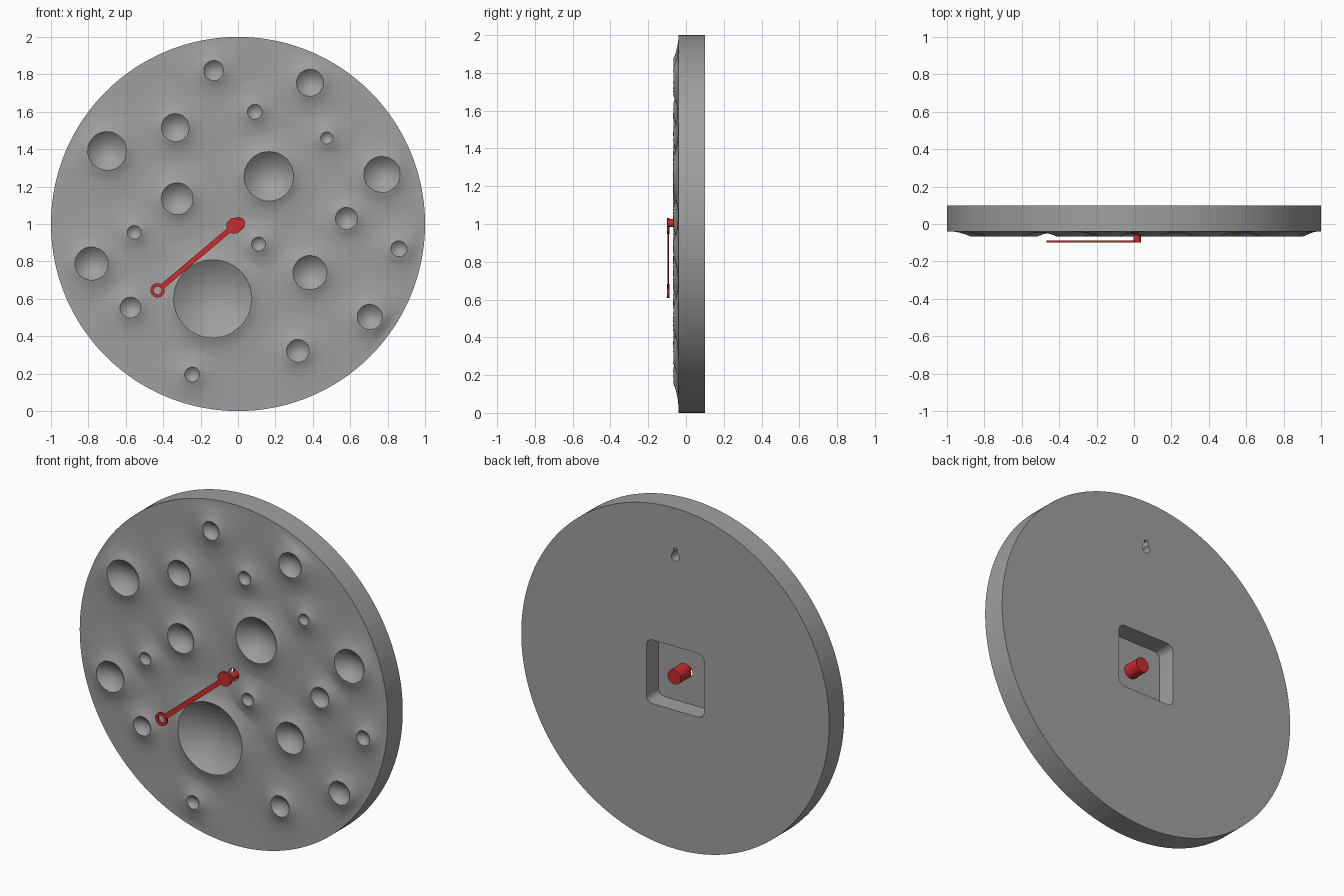
import bpy, bmesh, math
from mathutils import Vector

if "Cube" in bpy.data.objects:
    bpy.data.objects.remove(bpy.data.objects["Cube"])

FRONT, BACK, RIM = -0.04, 0.10, 0.028
# craters: x, z, radius
CRATERS = [(-.13, 1.82, .055), (.385, 1.755, .074), (.09, 1.6, .041), (-.335, 1.515, .076),
           (.475, 1.46, .034), (-.70, 1.39, .105), (.165, 1.255, .133), (.77, 1.265, .098),
           (-.325, 1.135, .086), (-.555, .955, .038), (.58, 1.03, .06), (.11, .893, .038),
           (.86, .867, .044), (-.783, .788, .09), (.385, .74, .092), (-.575, .553, .057),
           (-.135, .6, .21), (.705, .503, .069), (.32, .322, .062), (-.245, .195, .041)]


def material(name, rgb):
    m = bpy.data.materials.new(name)
    m.diffuse_color = (*rgb, 1)
    m.use_nodes = True
    m.node_tree.nodes["Principled BSDF"].inputs["Base Color"].default_value = m.diffuse_color
    return m


def finish(name, bm, mat):
    bmesh.ops.recalc_face_normals(bm, faces=bm.faces)
    me = bpy.data.meshes.new(name)
    bm.to_mesh(me)
    bm.free()
    ob = bpy.data.objects.new(name, me)
    bpy.context.collection.objects.link(ob)
    if mat:
        me.materials.append(mat)
    return ob


def activate(ob):
    bpy.ops.object.select_all(action='DESELECT')
    ob.select_set(True)
    bpy.context.view_layer.objects.active = ob


def smooth(ob, deg):
    activate(ob)
    bpy.ops.object.shade_smooth_by_angle(angle=math.radians(deg))


def ring(bm, x, y, z, r, n):
    return [bm.verts.new((x + r * math.cos(2 * math.pi * i / n), y,
                          z + r * math.sin(2 * math.pi * i / n))) for i in range(n)]


def bridge(bm, a, b):
    n = len(a)
    for i in range(n):
        bm.faces.new((a[i], a[(i + 1) % n], b[(i + 1) % n], b[i]))


def prism(bm, pts, y0, y1):
    a = [bm.verts.new((x, y0, z)) for x, z in pts]
    b = [bm.verts.new((x, y1, z)) for x, z in pts]
    bridge(bm, a, b)
    bm.faces.new(a)
    bm.faces.new(b)


def arc(cx, cz, r, a0, a1, n):
    return [(cx + r * math.cos(math.radians(a0 + (a1 - a0) * i / n)),
             cz + r * math.sin(math.radians(a0 + (a1 - a0) * i / n))) for i in range(n + 1)]


def circle(cx, cz, r, n=40):
    return arc(cx, cz, r, 0, 360, n)[:-1]


def surface_y(x, z):
    """Front relief: a raised lip that fades away from each crater."""
    lift = max(math.exp(-max(0, math.hypot(x - cx, z - cz) - r) / 0.05) for cx, cz, r in CRATERS)
    t = min(1, max(0, (1 - math.hypot(x, z - 1)) / 0.07))
    return FRONT - RIM * lift * t * t * (3 - 2 * t)


grey = material("stone grey", (0.35, 0.35, 0.35))
red = material("hand red", (0.6, 0.025, 0.025))

# dial disc with a relief front
bm = bmesh.new()
SEG, RINGS = 240, 90
centre = bm.verts.new((0, surface_y(0, 1), 1))
prev = None
for k in range(1, RINGS + 1):
    cur = ring(bm, 0, 0, 1, k / RINGS, SEG)
    for v in cur:
        v.co.y = surface_y(v.co.x, v.co.z)
    if prev:
        bridge(bm, prev, cur)
    else:
        for i in range(SEG):
            bm.faces.new((centre, cur[i], cur[(i + 1) % SEG]))
    prev = cur
back = ring(bm, 0, BACK, 1, 1, SEG)
bridge(bm, prev, back)
bm.faces.new(back)
disc = finish("dial_disc", bm, grey)

# crater bowls
bm = bmesh.new()
for cx, cz, r in CRATERS:
    n = 64 if r > .08 else 40
    lip, depth = FRONT - RIM, min(.5 * r, .075)
    prev = ring(bm, cx, -.2, cz, r, n)
    bm.faces.new(prev)
    for k in range(10):
        f = 1 - k / 10
        cur = ring(bm, cx, lip + depth * (1 - f * f), cz, r * f, n)
        bridge(bm, prev, cur)
        prev = cur
    tip = bm.verts.new((cx, lip + depth, cz))
    for i in range(n):
        bm.faces.new((prev[i], prev[(i + 1) % n], tip))
bowls = finish("crater_cutter", bm, grey)

# rounded square movement pocket
bm = bmesh.new()
h, c = 0.187, 0.04
pts = []
for sx, sz, a in ((1, 1, 0), (-1, 1, 90), (-1, -1, 180), (1, -1, 270)):
    pts += arc(sx * (h - c), 1 + sz * (h - c), c, a, a + 90, 8)
prism(bm, pts, -0.01, 0.2)
pocket = finish("pocket_cutter", bm, grey)

# shaft hole
bm = bmesh.new()
prism(bm, circle(0, 1, .035), -.2, .05)
hole = finish("hole_cutter", bm, grey)

# hanging keyhole
bm = bmesh.new()
prism(bm, arc(0, 1.715, .026, 120, 420, 24) + arc(0, 1.755, .012, 0, 180, 10), .04, .2)
keyhole = finish("keyhole_cutter", bm, grey)

for cutter in (bowls, pocket, hole, keyhole):
    activate(disc)
    m = disc.modifiers.new("cut", 'BOOLEAN')
    m.operation, m.solver, m.object = 'DIFFERENCE', 'EXACT', cutter
    bpy.ops.object.modifier_apply(modifier=m.name)
    bpy.data.objects.remove(cutter)
smooth(disc, 25)

# clock hand: hub, bar and ring pointer
Y0, Y1 = -0.10, -0.088
hub, tip = Vector((-.02, .99)), Vector((-.43, .645))
d = (tip - hub).normalized()
s = Vector((-d.y, d.x)) * .014
pin = Vector((.017, 1.005))

bm = bmesh.new()
prism(bm, circle(*hub, .042), Y0, Y1)
finish("hand_hub", bm, red)

bm = bmesh.new()
end = tip - d * .03
prism(bm, [tuple(p) for p in (hub + s, end + s, end - s, hub - s)], Y0 + .001, Y1 - .001)
finish("hand_bar", bm, red)

bm = bmesh.new()
loops = [ring(bm, tip.x, y, tip.y, r, 40) for y, r in ((Y0, .038), (Y1, .038), (Y1, .021), (Y0, .021))]
for i in range(4):
    bridge(bm, loops[i], loops[(i + 1) % 4])
finish("hand_ring", bm, red)

# pin through the dial, and the thicker spindle behind
bm = bmesh.new()
prism(bm, circle(*pin, .021), Y0 + .002, .0)
finish("hand_pin", bm, red)
bm = bmesh.new()
prism(bm, circle(.015, 1.0, .043), -.009, .088)
finish("rear_spindle", bm, red)

for ob in list(bpy.data.objects):
    if ob != disc:
        smooth(ob, 30)
